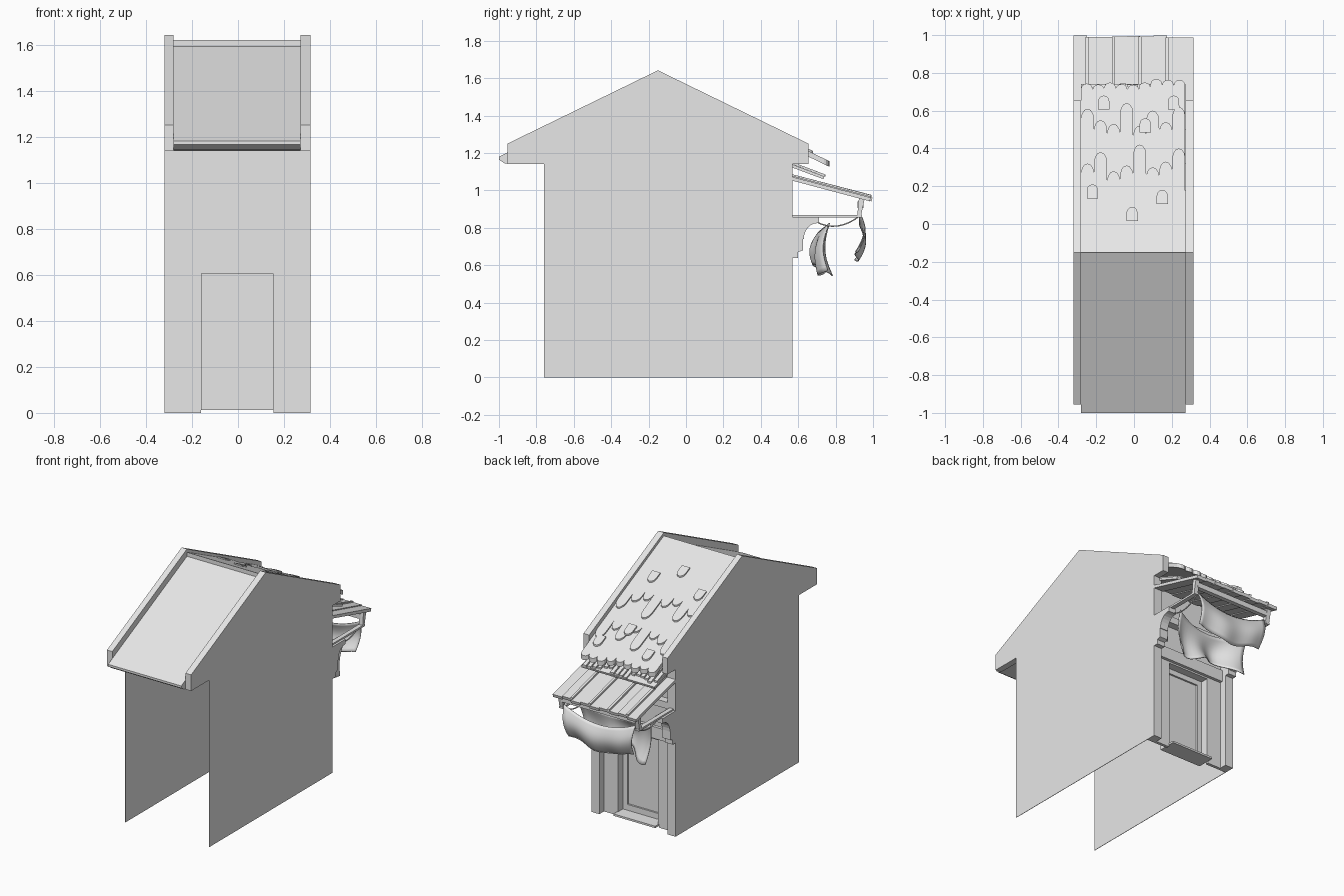
import bpy, bmesh, math, random
from mathutils import Vector

random.seed(4)
cube = bpy.data.objects.get("Cube")
if cube:
    bpy.data.objects.remove(cube, do_unlink=True)

grey = bpy.data.materials.new("plain grey")
grey.use_nodes = True
grey.diffuse_color = (0.8, 0.8, 0.8, 1)
grey.node_tree.nodes["Principled BSDF"].inputs["Base Color"].default_value = (0.8, 0.8, 0.8, 1)


def add(name, bm):
    bmesh.ops.recalc_face_normals(bm, faces=bm.faces)
    mesh = bpy.data.meshes.new(name)
    bm.to_mesh(mesh)
    bm.free()
    mesh.materials.append(grey)
    obj = bpy.data.objects.new(name, mesh)
    bpy.context.collection.objects.link(obj)
    return obj


def prism(name, points, vec):
    """Flat outline pushed along a vector."""
    bm = bmesh.new()
    face = bm.faces.new([bm.verts.new(p) for p in points])
    new = bmesh.ops.extrude_face_region(bm, geom=[face])["geom"]
    bm.faces.ensure_lookup_table()
    bmesh.ops.translate(bm, vec=Vector(vec),
                        verts=[g for g in new if isinstance(g, bmesh.types.BMVert)])
    # the source face stays as the second cap
    return add(name, bm)


def side_prism(name, profile, x0, x1):
    return prism(name, [(x0, y, z) for y, z in profile], (x1 - x0, 0, 0))


def box(name, x0, x1, y0, y1, z0, z1):
    return side_prism(name, [(y0, z0), (y1, z0), (y1, z1), (y0, z1)], x0, x1)


L, R = 0.315, -0.32        # outer wall planes
IL, IR = 0.272, -0.28      # inner faces of the gable boards
RIDGE, SLOPE = -0.15, 0.484

# Side walls and thick gable boards
wall = [(-0.76, 0), (0.57, 0), (0.57, 1.14), (-0.76, 1.14)]
gable = [(-0.955, 1.14), (0.655, 1.14), (0.655, 1.25), (RIDGE, 1.642), (-0.955, 1.25)]
for side, outer, inner, skin in (("left", L, IL, L - 0.003), ("right", R, IR, R + 0.003)):
    side_prism(side + "_wall", wall, outer, skin)
    side_prism(side + "_gable_board", gable, outer, inner)

# Front roof slope with boxed eave
side_prism("front_roof", [(-1.0, 1.165), (-1.0, 1.18), (RIDGE, 1.592), (RIDGE, 1.56),
                          (-0.76, 1.26), (-0.76, 1.145), (-0.97, 1.145)], IR, IL)


# Back roof: layered sheets of round-ended shingles
def roof_z(y, lift):
    return 1.60 + lift - SLOPE * (y - RIDGE)


def tongue(x0, w, tip, depth=0.035):
    """Rounded end of one shingle, as x and y pairs."""
    return [(x0 + w * (0.5 - 0.5 * math.cos(math.pi * i / 6)),
             tip - depth + depth * math.sin(math.pi * i / 6)) for i in range(7)]


def shingle_sheet(name, tips, lift, thick, depth, x0=IR, x1=IL, start=RIDGE):
    w = (x1 - x0) / len(tips)
    edge = [p for i, t in enumerate(tips) for p in tongue(x0 + i * w, w * 0.985, t, depth)]
    outline = [(x0, start)] + edge + [(x1, start)]
    return prism(name, [(x, y, roof_z(y, lift)) for x, y in outline], (0, 0, -thick))


eave_tips = [random.uniform(0.735, 0.77) for _ in range(9)]
shingle_sheet("shingles_eave", eave_tips, 0, 0.03, 0.025)
shingle_sheet("shingles_middle", [0.61, 0.55, 0.53, 0.64, 0.52, 0.60, 0.54, 0.62], 0.01, 0.015, 0.05)
shingle_sheet("shingles_upper", [0.32, 0.38, 0.28, 0.31, 0.42, 0.30, 0.33, 0.40], 0.02, 0.015, 0.05)
for i, (x, y, lift) in enumerate([(-0.22, 0.21, 0.03), (0.15, 0.18, 0.03), (-0.01, 0.09, 0.03),
                                  (0.06, 0.56, 0.022), (-0.16, 0.68, 0.012), (0.21, 0.68, 0.012)]):
    shingle_sheet(f"loose_shingle_{i}", [y], lift, 0.012, 0.03, x - 0.03, x + 0.03, y - 0.075)

# Boarding under the back eave, with a fringe of narrow slats
side_prism("eave_boarding", [(0.50, 1.165), (0.74, 1.075), (0.735, 1.06), (0.50, 1.148)], IR, IL)
for i in range(16):
    x = IR + 0.005 + i * 0.034
    end = random.uniform(0.69, 0.75)
    z = 1.165 - 0.375 * (end - 0.50)
    side_prism(f"eave_slat_{i}", [(0.55, 1.147), (end, z), (end, z + 0.012), (0.55, 1.159)],
               x, x + 0.025)

# Back wall around the doorway
DL, DR, DZ0, DZ1 = 0.155, -0.16, 0.025, 0.605
box("back_wall_left", DL, L, 0.50, 0.52, 0, 1.14)
box("back_wall_right", R, DR, 0.50, 0.52, 0, 1.14)
box("back_wall_top", DR, DL, 0.50, 0.52, DZ1, 1.14)
box("door_sill", DR, DL, 0.44, 0.56, 0.012, DZ0)
box("door_head", DR, DL, 0.44, 0.52, DZ1 - 0.006, DZ1)
box("door_jamb_left", DL - 0.006, DL, 0.44, 0.52, DZ0, DZ1)
box("door_jamb_right", DR, DR + 0.006, 0.44, 0.52, DZ0, DZ1)
box("door_panel", DR, DL, 0.44, 0.455, DZ0, DZ1)
box("door_stile_left", DL - 0.04, DL - 0.006, 0.45, 0.467, DZ0, DZ1)
box("door_stile_right", DR + 0.006, DR + 0.04, 0.45, 0.467, DZ0, DZ1)
box("door_rail_top", DR + 0.04, DL - 0.04, 0.45, 0.467, DZ1 - 0.04, DZ1)
box("door_rail_bottom", DR + 0.04, DL - 0.04, 0.45, 0.467, DZ0, DZ0 + 0.04)
box("lintel", -0.26, 0.255, 0.51, 0.54, 0.61, 0.69)

# Corner posts, curved corbels, awning arms
corbel = [(0.56, 0.64), (0.60, 0.64), (0.60, 0.67), (0.625, 0.68), (0.625, 0.74)]
corbel += [(0.70 - 0.07 * math.cos(a), 0.74 + 0.085 * math.sin(a))
           for a in (math.pi / 2 * i / 6 for i in range(7))]
corbel += [(0.71, 0.825), (0.71, 0.858), (0.56, 0.858)]
for side, x0, x1 in (("left", 0.255, L), ("right", R, -0.26)):
    box(side + "_post", x0, x1, 0.50, 0.57, 0, 1.14)
    side_prism(side + "_corbel", corbel, x0, x1)
    box(side + "_awning_arm", x0 + 0.015, x1 - 0.015, 0.56, 0.94, 0.855, 0.868)
    side_prism(side + "_awning_strut", [(0.915, 0.86), (0.935, 0.86), (0.955, 0.955), (0.925, 0.962)],
               x0 + 0.015, x1 - 0.015)
    mid = 0.19 if side == "left" else -0.19
    box(side + "_beam_end", mid - 0.02, mid + 0.02, 0.498, 0.53, 0.745, 0.775)
box("awning_front_beam", -0.28, 0.28, 0.918, 0.948, 0.905, 0.94)
box("awning_wall_beam", -0.26, 0.255, 0.51, 0.57, 0.855, 0.90)

# Awning of uneven overlapping planks
PLANKS = 9
width = (L - R) / PLANKS
for i in range(PLANKS):
    x = R + i * width
    end = 0.998 - random.uniform(0, 0.012)
    lift = 0.006 * (i % 2)
    z = 0.962 + lift
    side_prism(f"awning_plank_{i}", [(0.57, 1.072 + lift), (end, z), (end - 0.005, z - 0.02),
                                     (0.57, 1.052 + lift)], x, x + width)
    if i % 2:
        side_prism(f"awning_batten_{i}", [(0.57, 1.086), (end, z + 0.008), (end, z - 0.005),
                                          (0.57, 1.07)], x - 0.008, x + 0.008)


# Hanging cloths, gathered at the corners
def cloth(name, place, cols=20, rows=10):
    bm = bmesh.new()
    grid = [[bm.verts.new(place(2 * i / cols - 1, j / rows)) for i in range(cols + 1)]
            for j in range(rows + 1)]
    for j in range(rows):
        for i in range(cols):
            bm.faces.new((grid[j][i], grid[j][i + 1], grid[j + 1][i + 1], grid[j + 1][i]))
    obj = add(name, bm)
    solid = obj.modifiers.new("thickness", "SOLIDIFY")
    solid.thickness = 0.005
    for p in obj.data.polygons:
        p.use_smooth = True


def front_place(u, v):
    top = 0.885 - 0.07 * (1 - u * u)
    bottom = 0.645 - 0.025 * math.cos(3 * u)
    y = 0.93 + 0.035 * math.sin(math.pi * v) + 0.01 * math.sin(7 * u) * v - 0.015 * v
    return (0.27 * u * (1 - 0.1 * v), y, top + (bottom - top) * v)


def rear_place(u, v):
    top = 0.825 - 0.05 * (1 - u * u)
    bottom = 0.575 + 0.03 * math.cos(4 * u + 0.6)
    y = 0.71 + 0.06 * u * u + 0.035 * math.sin(6 * u) * v - 0.03 * math.sin(math.pi * v)
    return (0.27 * u * (1 - 0.12 * v), y, top + (bottom - top) * v)


cloth("front_cloth", front_place)
cloth("rear_cloth", rear_place)

# Slack cords holding the cloths
for side, x in (("left", 0.27), ("right", -0.27)):
    curve = bpy.data.curves.new(side + "_cord", "CURVE")
    curve.dimensions = "3D"
    curve.bevel_depth = 0.004
    curve.bevel_resolution = 1
    line = curve.splines.new("POLY")
    line.points.add(8)
    for i, p in enumerate(line.points):
        t = i / 8
        p.co = (x, 0.69 + 0.24 * t, 0.835 + 0.03 * t - 0.16 * t * (1 - t), 1)
    curve.materials.append(grey)
    bpy.context.collection.objects.link(bpy.data.objects.new(side + "_cord", curve))
